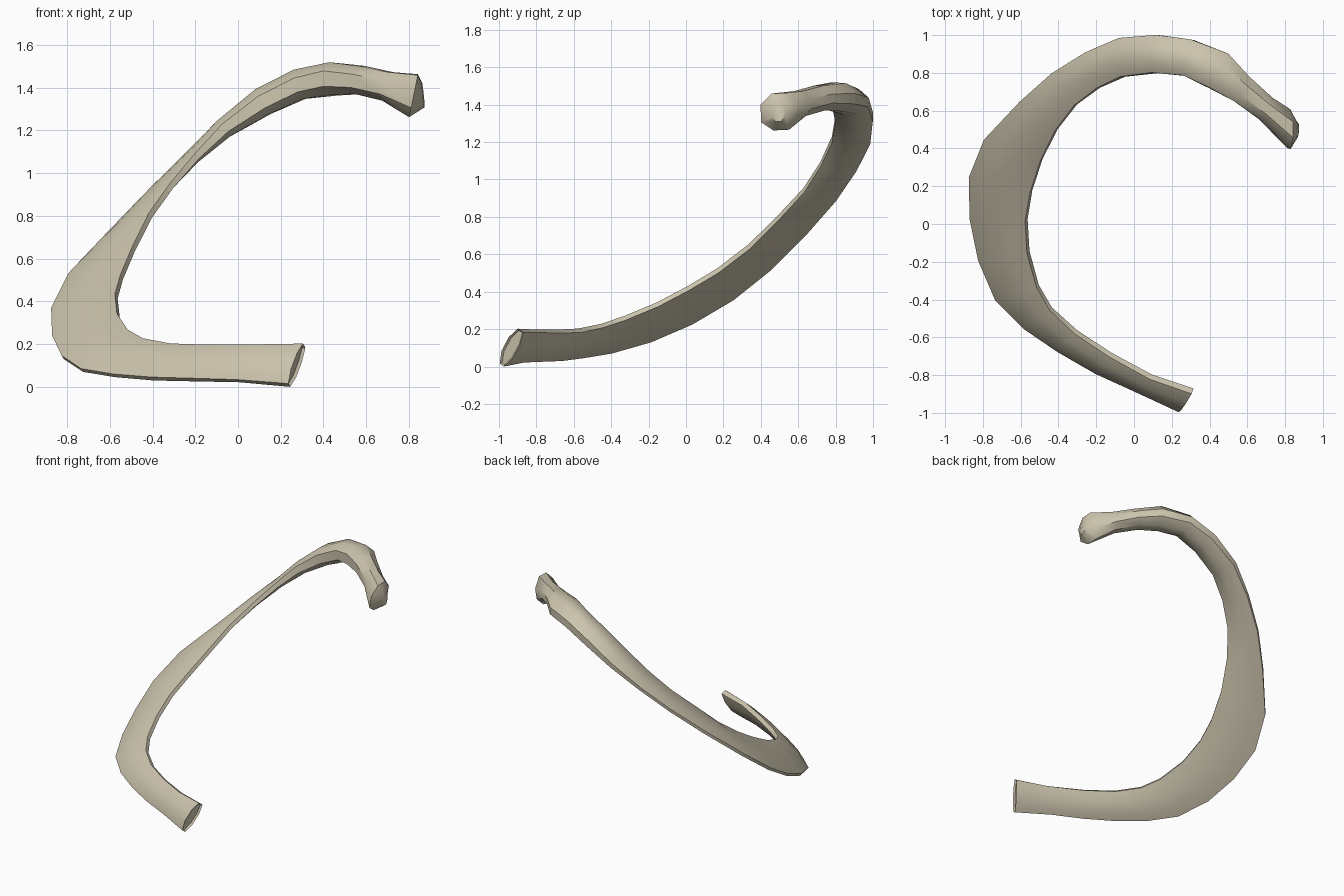
import bpy
import bmesh
import math
from mathutils import Vector

default_cube = bpy.data.objects.get("Cube")
if default_cube:
    bpy.data.objects.remove(default_cube, do_unlink=True)


def make_material(name, colour):
    material = bpy.data.materials.new(name)
    material.use_nodes = True
    material.diffuse_color = colour
    shader = next(node for node in material.node_tree.nodes if node.type == "BSDF_PRINCIPLED")
    shader.inputs["Base Color"].default_value = colour
    shader.inputs["Roughness"].default_value = 0.8
    return material


# Lower, outward edge of the bone, from the cut front end up to the head
lower_edge = [
    (.24, -.985, .015), (0, -.875, .035), (-.2, -.785, .04), (-.4, -.67, .045),
    (-.58, -.55, .06), (-.73, -.4, .085), (-.82, -.19, .145), (-.865, .03, .24),
    (-.87, .25, .37), (-.79, .45, .53), (-.6, .65, .73), (-.43, .8, .9),
    (-.25, .91, 1.06), (-.07, .985, 1.21), (.13, 1, 1.34), (.31, .975, 1.42),
    (.5, .9, 1.44), (.61, .78, 1.44), (.73, .67, 1.41), (.82, .61, 1.37), (.87, .53, 1.37),
]

# Upper, inward edge, matched point for point with the lower one
upper_edge = [
    (.31, -.885, .2), (.09, -.81, .198), (-.13, -.69, .195), (-.31, -.57, .2),
    (-.44, -.45, .225), (-.51, -.33, .265), (-.56, -.15, .34), (-.57, .02, .43),
    (-.545, .17, .52), (-.49, .34, .65), (-.41, .5, .81), (-.31, .63, .95),
    (-.19, .72, 1.09), (-.06, .78, 1.22), (.11, .8, 1.34), (.27, .785, 1.42),
    (.4, .72, 1.45), (.53, .65, 1.44), (.67, .55, 1.41), (.82, .4, 1.36), (.865, .46, 1.37),
]

# Half thickness: thin along the shaft, swelling at the neck and head
half_thickness = [.04] + [.035] * 3 + [.03] * 8 + [
    .034, .05, .07, .075, .08, .07, .072, .106, .06]

# Cross-section: position across the strip, height in half thicknesses
section = [(0, -.35), (0, .35), (.3, 1), (.7, 1), (1, .45), (1, -.45), (.7, -.9), (.3, -.9)]


def build_rib(name, material):
    lows = [Vector(point) for point in lower_edge]
    highs = [Vector(point) for point in upper_edge]
    middles = [(low + high) / 2 for low, high in zip(lows, highs)]
    last = len(middles) - 1

    bm = bmesh.new()
    rings = []
    for i, (low, high, thickness) in enumerate(zip(lows, highs, half_thickness)):
        tangent = middles[min(i + 1, last)] - middles[max(i - 1, 0)]
        outward = (high - low).cross(tangent).normalized()
        rings.append([
            bm.verts.new(low.lerp(high, across) + outward * height * thickness)
            for across, height in section
        ])

    # Skin between neighbouring rings
    count = len(section)
    for ring, following in zip(rings, rings[1:]):
        for k in range(count):
            n = (k + 1) % count
            bm.faces.new((ring[k], ring[n], following[n], following[k]))

    # Closed ends, with a shallow hollow in the cut front end
    front_end = bm.faces.new(rings[0])
    bm.faces.new(rings[-1])
    bmesh.ops.recalc_face_normals(bm, faces=bm.faces)
    bmesh.ops.inset_region(bm, faces=[front_end], thickness=.01, depth=-.012)

    # Rest the lowest point on the ground
    ground = min(vert.co.z for vert in bm.verts)
    bmesh.ops.translate(bm, verts=bm.verts, vec=(0, 0, -ground))

    mesh = bpy.data.meshes.new(name)
    bm.to_mesh(mesh)
    bm.free()
    mesh.materials.append(material)
    rib = bpy.data.objects.new(name, mesh)
    bpy.context.collection.objects.link(rib)
    return rib


bone = make_material("bone beige", (.60, .55, .42, 1))
rib = build_rib("rib_bone", bone)

# Smooth shading that keeps the edge creases
bpy.ops.object.select_all(action="DESELECT")
rib.select_set(True)
bpy.context.view_layer.objects.active = rib
bpy.ops.object.shade_smooth_by_angle(angle=math.radians(40))
